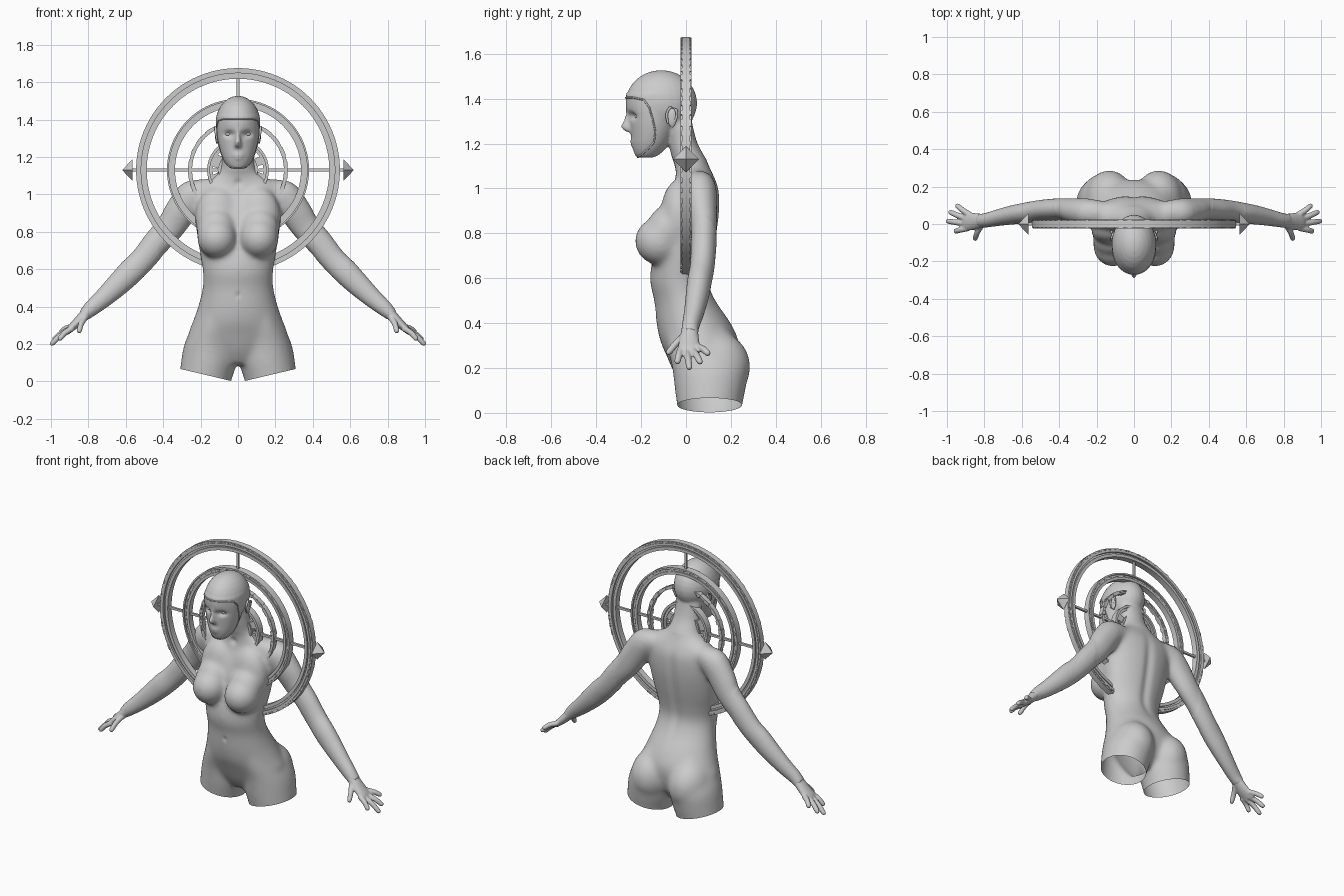
import bpy, bmesh, math, random
from mathutils import Vector, Matrix
from mathutils.bvhtree import BVHTree

if "Cube" in bpy.data.objects:
    bpy.data.objects.remove(bpy.data.objects["Cube"])
random.seed(4)

# ---------- helpers ----------
def loft(bm, secs, n=28, sub=4):
    """Skin smooth-interpolated elliptical sections (centre, half axis u, half axis v)."""
    flat = [[*c, *u, *v] for c, u, v in secs]
    rows, last = [], len(flat) - 1
    for i in range(last):
        p0, p1, p2, p3 = flat[max(i-1, 0)], flat[i], flat[i+1], flat[min(i+2, last)]
        for k in range(sub):
            t = k / sub
            rows.append([b + .5*t*(c - a + t*(2*a - 5*b + 4*c - d + t*(3*(b - c) + d - a)))
                         for a, b, c, d in zip(p0, p1, p2, p3)])
    rows.append(flat[-1])
    rings = []
    for r in rows:
        c, u, v = Vector(r[:3]), Vector(r[3:6]), Vector(r[6:])
        rings.append([bm.verts.new(c + u*math.cos(a) + v*math.sin(a))
                      for a in (2*math.pi*j/n for j in range(n))])
    for a, b in zip(rings, rings[1:]):
        for j in range(n):
            bm.faces.new((a[j], a[(j+1) % n], b[(j+1) % n], b[j]))
    bm.faces.new(rings[0][::-1])
    bm.faces.new(rings[-1])

def stack(bm, rows):
    """Horizontal sections: z, half width, front y, back y, centre x."""
    loft(bm, [((r[4] if len(r) > 4 else 0, (r[2]+r[3])/2, r[0]), (r[1], 0, 0), (0, (r[3]-r[2])/2, 0))
              for r in rows])

def limb(bm, rows, s=1, n=20):
    """Sections along a path: x, y, z, thickness radius, depth radius."""
    pts = [Vector((s*r[0], r[1], r[2])) for r in rows]
    secs = []
    for i, r in enumerate(rows):
        t = (pts[min(i+1, len(pts)-1)] - pts[max(i-1, 0)]).normalized()
        v = Vector((0, 1, 0))
        v = (v - t*v.dot(t)).normalized()
        secs.append((pts[i], t.cross(v)*r[3], v*r[4]))
    loft(bm, secs, n)

def ball(bm, c, r, seg=28):
    bmesh.ops.create_uvsphere(bm, u_segments=seg, v_segments=seg//2, radius=1,
                              matrix=Matrix.Translation(c) @ Matrix.Diagonal((*r, 1)))

def finish(name, bm, angle=40, mirror=False):
    bmesh.ops.recalc_face_normals(bm, faces=bm.faces[:])
    me = bpy.data.meshes.new(name)
    bm.to_mesh(me)
    bm.free()
    ob = bpy.data.objects.new(name, me)
    bpy.context.collection.objects.link(ob)
    bpy.ops.object.select_all(action='DESELECT')
    ob.select_set(True)
    bpy.context.view_layer.objects.active = ob
    bpy.ops.object.shade_smooth_by_angle(angle=math.radians(angle))
    if mirror:
        ob.modifiers.new("mirror", 'MIRROR').merge_threshold = .0005
    return ob

def fuse(bm, voxel, smooth):
    """Blend overlapping closed parts into one skin and return it as a bmesh."""
    ob = finish("temp", bm)
    m = ob.modifiers.new("remesh", 'REMESH')
    m.mode, m.voxel_size = 'VOXEL', voxel
    m = ob.modifiers.new("smooth", 'SMOOTH')
    m.factor, m.iterations = .5, smooth
    me = bpy.data.meshes.new_from_object(ob.evaluated_get(bpy.context.evaluated_depsgraph_get()))
    out = bmesh.new()
    out.from_mesh(me)
    bpy.data.objects.remove(ob)
    bpy.data.meshes.remove(me)
    return out

# ---------- body ----------
bm = bmesh.new()
# torso and neck
stack(bm, [(.09, .08, .0, .15), (.16, .19, -.045, .21), (.25, .262, -.085, .235), (.32, .242, -.115, .235),
           (.40, .214, -.132, .20), (.50, .19, -.142, .135), (.58, .188, -.16, .105), (.66, .20, -.155, .112),
           (.75, .215, -.13, .13), (.85, .23, -.115, .147), (.93, .238, -.09, .152), (1.0, .24, -.06, .147),
           (1.05, .23, -.048, .128), (1.09, .15, -.048, .108), (1.13, .10, -.06, .09),
           (1.2, .085, -.078, .052), (1.28, .085, -.085, .03), (1.35, .07, -.09, .02)])
# skull, face and nose
ball(bm, (0, -.11, 1.38), (.12, .16, .147))
stack(bm, [(1.137, .035, -.218, -.15), (1.15, .055, -.228, -.12), (1.19, .08, -.24, -.08), (1.25, .1, -.246, -.05),
           (1.31, .111, -.253, -.03), (1.37, .116, -.266, .0), (1.42, .117, -.27, .04)])
stack(bm, [(1.36, .012, -.268, -.2), (1.31, .014, -.275, -.2), (1.275, .018, -.291, -.2), (1.252, .019, -.268, -.2)])
ball(bm, (0, -.232, 1.212), (.036, .018, .008))
ball(bm, (0, -.230, 1.194), (.03, .018, .009))
for s in (1, -1):
    # thighs, buttocks, breasts
    stack(bm, [(-.08, .135, -.03, .24, s*.18), (0, .14, -.036, .245, s*.176), (.1, .15, -.05, .265, s*.156),
               (.2, .142, -.062, .275, s*.145), (.3, .118, -.085, .24, s*.124), (.38, .08, -.09, .18, s*.12)])
    ball(bm, (s*.132, .13, .205), (.132, .158, .16))
    ball(bm, (s*.113, -.115, .765), (.106, .114, .108))
    ball(bm, (s*.115, -.09, .81), (.105, .087, .112))
    ball(bm, (s*.11, -.035, .87), (.12, .08, .17))
    # arm
    limb(bm, [(.15, .06, 1.025, .06, .06), (.24, .06, .995, .088, .077), (.31, .07, .905, .087, .07),
              (.365, .08, .82, .079, .06), (.44, .078, .735, .073, .057), (.51, .072, .65, .068, .055),
              (.575, .06, .585, .069, .055), (.64, .05, .52, .063, .052), (.72, .035, .445, .052, .045),
              (.79, .02, .385, .042, .039), (.825, .017, .352, .032, .038)], s)
bm = fuse(bm, .008, 5)
# blend the torso more than the face
soft = [v for v in bm.verts if v.co.z < 1.12 and abs(v.co.x) < .42]
for i in range(28):
    bmesh.ops.smooth_vert(bm, verts=soft, factor=.5, use_axis_x=True, use_axis_y=True, use_axis_z=True)

# soft sculpting: eye sockets, spine groove, buttock crease, navel, collar notch
for v in bm.verts:
    x, y, z = v.co
    if z > 1.25 and y < -.17:
        v.co.y += .02*math.exp(-((abs(x)-.05)/.024)**2 - ((z-1.322)/.016)**2)
    if y > .04 and .35 < z < 1.1:
        v.co.y -= .012*math.exp(-(x/.03)**2 - ((z-.75)/.26)**4)
    if y < -.08:
        v.co.y += .006*math.exp(-(x/.012)**2 - ((z-.46)/.016)**2)
    if y < 0 and 1 < z < 1.12:
        v.co.y += .01*math.exp(-(x/.02)**2 - ((z-1.06)/.02)**2)
# keep the right half and trim the open thigh with a slanted cut
bmesh.ops.bisect_plane(bm, geom=bm.verts[:]+bm.edges[:]+bm.faces[:], plane_co=(0, 0, 0),
                       plane_no=(1, 0, 0), clear_inner=True)
bmesh.ops.bisect_plane(bm, geom=bm.verts[:]+bm.edges[:]+bm.faces[:], plane_co=(.035, 0, .002),
                       plane_no=Vector((-.236, 0, 1)).normalized(), clear_inner=True)
tree = BVHTree.FromBMesh(bm)
finish("body", bm, 60, True)

# ---------- hood seam ----------
def seam(name, pts, r):
    path = []
    for a, b in zip(pts, pts[1:]):
        path += [tree.find_nearest(Vector(a).lerp(Vector(b), k/8))[0] for k in range(9 if b == pts[-1] else 8)]
    cu = bpy.data.curves.new(name, 'CURVE')
    cu.dimensions, cu.bevel_depth, cu.bevel_resolution = '3D', r, 2
    sp = cu.splines.new('POLY')
    sp.points.add(len(path)-1)
    for p, q in zip(sp.points, path):
        p.co = (*q, 1)
    ob = bpy.data.objects.new(name, cu)
    bpy.context.collection.objects.link(ob)
    ob.modifiers.new("mirror", 'MIRROR')
seam("hood_edge", [(0, -.28, 1.405), (.07, -.24, 1.405), (.11, -.19, 1.395), (.12, -.165, 1.36), (.12, -.15, 1.31),
                   (.11, -.135, 1.25), (.1, -.14, 1.2), (.07, -.18, 1.165), (.04, -.21, 1.14), (0, -.22, 1.13)], .004)

# ---------- ears and eyes ----------
bm = bmesh.new()
ball(bm, (.112, -.062, 1.315), (.011, .021, .042), 20)
limb(bm, [(.113, -.08, 1.29, .005, .005), (.119, -.086, 1.33, .006, .006), (.121, -.07, 1.36, .006, .006),
          (.121, -.045, 1.35, .006, .006), (.117, -.042, 1.32, .006, .006), (.111, -.065, 1.275, .007, .007)], 1, 10)
finish("ears", bm, 60, True)
bm = bmesh.new()
ball(bm, (.05, -.213, 1.322), (.021, .016, .010), 20)
finish("eyes", bm, 60, True)

# ---------- hands ----------
bm = bmesh.new()
limb(bm, [(.79, .02, .385, .038, .038), (.82, .016, .355, .03, .039), (.86, .014, .315, .025, .046),
          (.895, .014, .283, .02, .05), (.91, .014, .268, .014, .046)])
for base, tip in [((.885, -.022, .285), (.96, -.04, .222)), ((.895, .002, .277), (1.003, .016, .196)),
                  ((.893, .028, .28), (.99, .066, .222)), ((.88, .05, .295), (.952, .103, .262)),
                  ((.815, -.005, .345), (.853, -.085, .262))]:
    a, b = Vector(base), Vector(tip)
    mid = a.lerp(b, .5) + Vector((.004, 0, .005))
    limb(bm, [(*a, .017, .017), (*mid, .0155, .0155), (*a.lerp(b, .88), .014, .014), (*b, .008, .008)], 1, 12)
bm = fuse(bm, .005, 3)
finish("hands", bm, 80, True)

# ---------- halo ----------
HZ = 1.13
def ring(bm, r0, r1, d, n=96):
    """Flat band around the y axis."""
    prof = [(r0, -d), (r1, -d), (r1, d), (r0, d)]
    loops = [[bm.verts.new((r*math.cos(a), y, HZ + r*math.sin(a))) for r, y in prof]
             for a in (2*math.pi*i/n for i in range(n))]
    for i in range(n):
        a, b = loops[i], loops[(i+1) % n]
        for j in range(4):
            bm.faces.new((a[j], a[(j+1) % 4], b[(j+1) % 4], b[j]))

def block(bm, ang, r, size):
    m = Matrix.Translation((0, 0, HZ)) @ Matrix.Rotation(-ang, 4, 'Y') @ Matrix.Translation((r, 0, 0))
    bmesh.ops.create_cube(bm, size=1, matrix=m @ Matrix.Diagonal((*size, 1)))

for name, bands in [("outer_ring", [(.532, .545, .018), (.518, .533, .024), (.506, .52, .012), (.488, .508, .02)]),
                    ("middle_ring", [(.37, .38, .022), (.352, .372, .012), (.337, .354, .019)]),
                    ("inner_ring", [(.257, .265, .016), (.246, .258, .010)]),
                    ("centre_ring", [(.15, .165, .022), (.135, .152, .012), (.09, .105, .018), (.001, .04, .02)])]:
    bm = bmesh.new()
    for band in bands:
        ring(bm, *band)
    finish(name, bm, 30)
# raised plates along the rings
bm = bmesh.new()
for r, count, w, d in [(.538, 72, .008, .05), (.362, 40, .008, .034), (.256, 24, .022, .036), (.12, 8, .035, .02)]:
    for i in range(count):
        block(bm, 2*math.pi*(i+.5)/count, r, (w, d*random.uniform(.75, 1), r*2*math.pi/count*random.uniform(.3, .75)))
finish("ring_plates", bm, 30)
# spokes
bm = bmesh.new()
for i in range(4):
    block(bm, i*math.pi/2, .29 if i % 2 else .34, (.42 if i % 2 else .46, .014, .014))
finish("spokes", bm, 30)
# side points
bm = bmesh.new()
bmesh.ops.create_cone(bm, cap_ends=True, segments=4, radius1=.057, radius2=0, depth=.055,
                      matrix=Matrix.Translation((.592, 0, HZ)) @ Matrix.Rotation(math.pi/2, 4, 'Y'))
finish("side_points", bm, 10, True)
